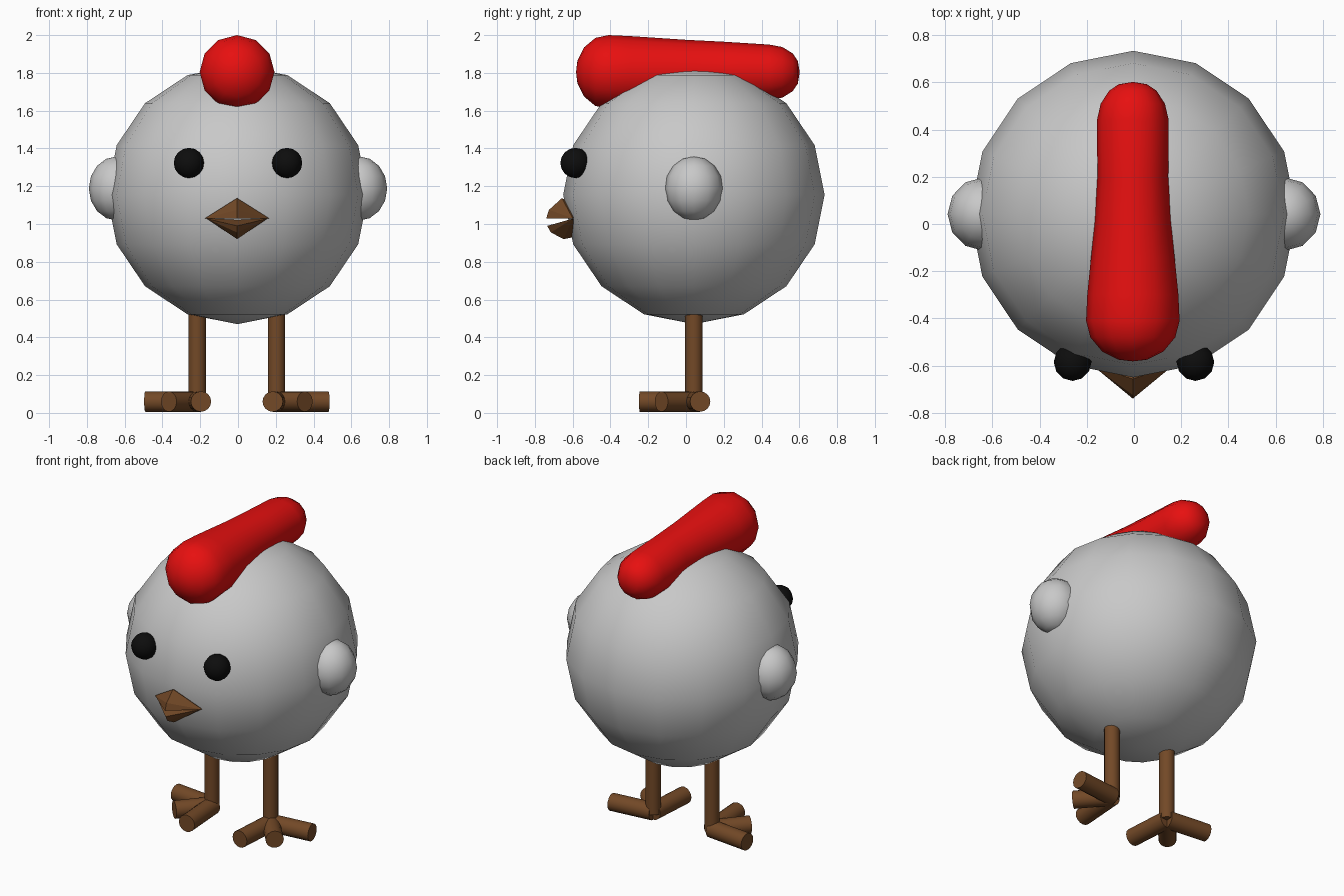
import bpy, bmesh, math
from mathutils import Vector

if "Cube" in bpy.data.objects:
    bpy.data.objects.remove(bpy.data.objects["Cube"])


def material(name, rgb):
    m = bpy.data.materials.new(name)
    m.diffuse_color = (*rgb, 1)
    m.use_nodes = True
    m.node_tree.nodes["Principled BSDF"].inputs["Base Color"].default_value = m.diffuse_color
    return m


GREY = material("light grey", (0.58, 0.58, 0.58))
RED = material("comb red", (0.80, 0.005, 0.005))
BROWN = material("leg brown", (0.17, 0.066, 0.02))
BLACK = material("eye black", (0.004, 0.004, 0.004))


def finish(name, bm, mat, smooth=None):
    bmesh.ops.recalc_face_normals(bm, faces=bm.faces)
    me = bpy.data.meshes.new(name)
    bm.to_mesh(me)
    bm.free()
    me.materials.append(mat)
    ob = bpy.data.objects.new(name, me)
    bpy.context.collection.objects.link(ob)
    if smooth:
        bpy.ops.object.select_all(action='DESELECT')
        ob.select_set(True)
        bpy.context.view_layer.objects.active = ob
        bpy.ops.object.shade_smooth_by_angle(angle=math.radians(smooth))
    return ob


def ball(name, loc, scale, mat, seg=16, rings=8):
    bm = bmesh.new()
    bmesh.ops.create_uvsphere(bm, u_segments=seg, v_segments=rings, radius=1)
    bmesh.ops.scale(bm, vec=scale, verts=bm.verts)
    bmesh.ops.translate(bm, vec=loc, verts=bm.verts)
    return finish(name, bm, mat, 60)


def rod(name, a, b, r, mat, seg=16):
    a, b = Vector(a), Vector(b)
    bm = bmesh.new()
    bmesh.ops.create_cone(bm, cap_ends=True, segments=seg, radius1=r, radius2=r,
                          depth=(b - a).length)
    bm.transform((b - a).to_track_quat('Z', 'Y').to_matrix().to_4x4())
    bmesh.ops.translate(bm, vec=(a + b) / 2, verts=bm.verts)
    return finish(name, bm, mat, 40)


def hull(name, pts, mat):
    bm = bmesh.new()
    for p in pts:
        bm.verts.new(p)
    bmesh.ops.convex_hull(bm, input=bm.verts)
    return finish(name, bm, mat)


# Round body
ball("body", (-0.003, 0.042, 1.155), (0.692, 0.692, 0.685), GREY)

# Comb: rings along y, each (y, half width, half height, centre height)
rings = [(-0.575, 0.06, 0.06, 1.805), (-0.54, 0.13, 0.13, 1.805),
         (-0.48, 0.18, 0.18, 1.805), (-0.41, 0.198, 0.195, 1.805),
         (-0.30, 0.193, 0.190, 1.805), (-0.15, 0.178, 0.180, 1.805),
         (0.0, 0.162, 0.170, 1.805), (0.2, 0.150, 0.160, 1.805),
         (0.44, 0.152, 0.147, 1.803), (0.51, 0.136, 0.134, 1.803),
         (0.565, 0.10, 0.10, 1.803), (0.592, 0.06, 0.06, 1.803)]
bm = bmesh.new()
N = 12
loops = []
for y, rx, rz, cz in rings:
    loops.append([bm.verts.new((-0.005 + rx * math.sin(2 * math.pi * i / N), y,
                                cz + rz * math.cos(2 * math.pi * i / N)))
                  for i in range(N)])
for p, q in zip(loops, loops[1:]):
    for i in range(N):
        j = (i + 1) % N
        bm.faces.new((p[i], p[j], q[j], q[i]))
for loop, y in ((loops[0], -0.582), (loops[-1], 0.602)):
    tip = bm.verts.new((-0.005, y, 1.804))
    for i in range(N):
        bm.faces.new((loop[i], loop[(i + 1) % N], tip))
finish("comb", bm, RED, 60)

# Beak halves
hull("upper_beak", [(-0.175, -0.6, 1.03), (0.165, -0.6, 1.03), (-0.005, -0.74, 1.03),
                    (-0.005, -0.725, 1.075), (-0.005, -0.657, 1.137),
                    (-0.005, -0.57, 1.09), (-0.005, -0.57, 1.03)], BROWN)
hull("lower_beak", [(-0.165, -0.6, 1.028), (0.155, -0.6, 1.028), (-0.005, -0.735, 0.99),
                    (-0.005, -0.715, 0.955), (-0.005, -0.648, 0.92),
                    (-0.005, -0.57, 0.935), (-0.005, -0.57, 1.025)], BROWN)

# Mirrored parts: wings, eyes, legs and toes
for side, s in (("left", -1), ("right", 1)):
    ball(side + "_wing", (s * 0.64, 0.042, 1.188), (0.15, 0.155, 0.17), GREY, 12, 8)
    ball(side + "_eye", (s * 0.26, -0.585, 1.323), (0.08, 0.08, 0.08), BLACK, 12, 8)
    x = s * 0.21 - 0.006
    rod(side + "_leg", (x, 0.042, 0.055), (x, 0.042, 0.6), 0.046, BROWN)
    for i, (dx, y) in enumerate(((-0.02, -0.245), (0.15, -0.13), (0.275, 0.075))):
        rod(f"{side}_toe_{i + 1}", (x, 0.045, 0.06), (x + s * dx, y, 0.06),
            0.054, BROWN)
